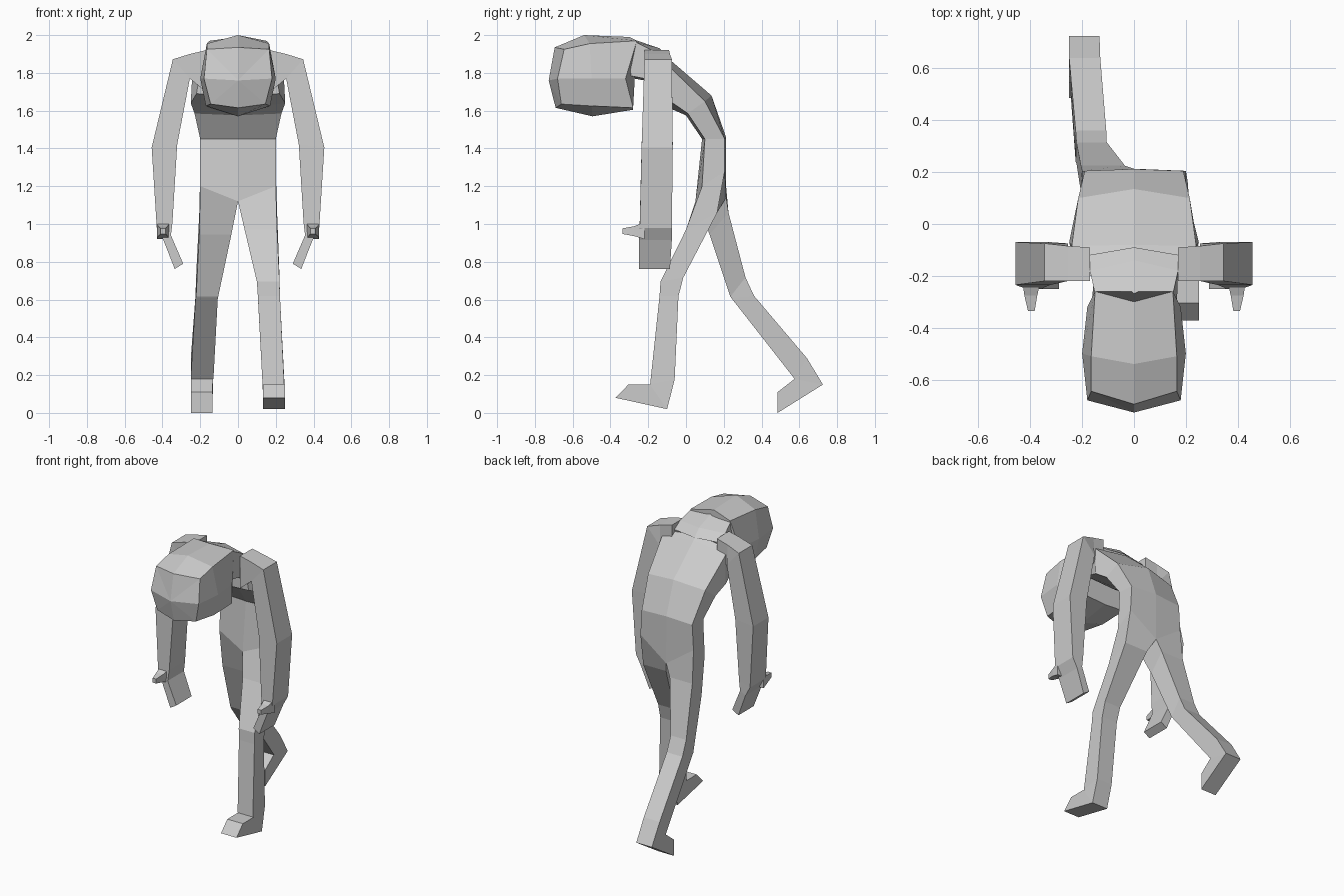
import bpy, bmesh


def loft(name, rings, apex=None):
    """Skin a list of closed rings; optional apex point domes the first end."""
    bm = bmesh.new()
    vs = [[bm.verts.new(p) for p in r] for r in rings]
    n = len(vs[0])
    for a, b in zip(vs, vs[1:]):
        for i in range(n):
            j = (i + 1) % n
            bm.faces.new((a[i], a[j], b[j], b[i]))
    if apex:
        c = bm.verts.new(apex)
        for i in range(n):
            bm.faces.new((vs[0][i], vs[0][(i + 1) % n], c))
    else:
        bm.faces.new(vs[0])
    bm.faces.new(vs[-1])
    bmesh.ops.remove_doubles(bm, verts=bm.verts, dist=0.0005)
    bmesh.ops.recalc_face_normals(bm, faces=bm.faces)
    me = bpy.data.meshes.new(name)
    bm.to_mesh(me)
    bm.free()
    ob = bpy.data.objects.new(name, me)
    bpy.context.collection.objects.link(ob)
    return ob


def sym(half):
    """Complete a half ring that starts and ends on the centre line."""
    return half + [(-x, y, z) for x, y, z in half[-2:0:-1]]


# Torso: front centre, front side, back side, back centre
torso = [
    [(0, .05, 1.12), (.2, .085, 1.2), (.2, .205, 1.28), (0, .213, 1.14)],
    [(0, .085, 1.45), (.2, .1, 1.45), (.19, .205, 1.45), (0, .212, 1.46)],
    [(0, .0, 1.575), (.23, .01, 1.585), (.215, .1, 1.65), (0, .135, 1.68)],
    [(0, -.08, 1.61), (.25, -.07, 1.64), (.24, -.085, 1.83), (0, -.08, 1.865)],
    [(0, -.2, 1.68), (.22, -.2, 1.69), (.18, -.2, 1.91), (0, -.2, 1.94)],
]
loft("torso", [sym(h) for h in torso])

# Neck: top centre, top side, bottom side, bottom centre
neck = [
    [(0, -.09, 1.88), (.175, -.12, 1.88), (.16, -.15, 1.73), (0, -.15, 1.72)],
    [(0, -.14, 1.93), (.17, -.18, 1.92), (.155, -.22, 1.77), (0, -.22, 1.76)],
    [(0, -.3, 1.985), (.15, -.27, 1.965), (.165, -.32, 1.79), (0, -.33, 1.78)],
]
loft("neck", [sym(h) for h in neck])

# Head: top centre, top corner, cheek, jaw corner, chin centre
head = [
    [(0, -.695, 1.935), (.165, -.645, 1.925), (.18, -.68, 1.77),
     (.145, -.66, 1.635), (0, -.69, 1.615)],
    [(0, -.54, 2.0), (.165, -.51, 1.955), (.2, -.5, 1.77),
     (.17, -.5, 1.625), (0, -.495, 1.57)],
    [(0, -.3, 1.99), (.15, -.26, 1.97), (.18, -.32, 1.77),
     (.15, -.28, 1.615), (0, -.28, 1.605)],
]
loft("head", [sym(h) for h in head], apex=(0, -.727, 1.76))


# Legs: each ring is front y z, back y z, inner x, outer x
def leg(name, s, rows):
    hip = [(0, .05, 1.12), (.2 * s, .085, 1.2), (.2 * s, .205, 1.28), (0, .213, 1.14)]
    rings = [[(a * s, yf, zf), (b * s, yf, zf), (b * s, yb, zb), (a * s, yb, zb)]
             for yf, zf, yb, zb, a, b in rows]
    loft(name, [hip] + rings)


leg("front_leg", 1, [
    (0, .97, .165, 1.06, .035, .207),
    (-.135, .695, -.015, .715, .1, .22),
    (-.14, .62, -.04, .617, .105, .222),
    (-.19, .15, -.06, .177, .13, .245),
    (-.19, .15, -.1, .02, .133, .25),
    (-.305, .15, -.373, .08, .133, .25)])
leg("rear_leg", -1, [
    (.125, .945, .225, 1.06, .035, .205),
    (.235, .615, .315, .717, .105, .222),
    (.24, .608, .36, .62, .107, .225),
    (.575, .18, .64, .29, .13, .25),
    (.575, .18, .725, .15, .133, .25),
    (.485, .11, .485, 0, .135, .25)])

# Arms with hands: inner x z, outer x z, front y, back y
arm = [
    (.17, 1.70, .17, 1.92, -.22, -.09),
    (.255, 1.77, .255, 1.90, -.22, -.085),
    (.255, 1.77, .345, 1.872, -.22, -.075),
    (.322, 1.42, .457, 1.405, -.235, -.07),
    (.347, 1.01, .43, .98, -.245, -.075),
    (.355, .94, .395, .915, -.25, -.075),
    (.29, .79, .335, .762, -.25, -.085),
]
for side, s in (("right", 1), ("left", -1)):
    loft(side + "_arm", [[(xi * s, f, zi), (xo * s, f, zo), (xo * s, b, zo), (xi * s, b, zi)]
                         for xi, zi, xo, zo, f, b in arm])
    # Thumb: centre x z, half width, half height, y
    loft(side + "_thumb", [[((x + i * w) * s, y, z + k * h)
                            for i, k in ((-1, -1), (1, -1), (1, 1), (-1, 1))]
                           for x, z, w, h, y in ((.395, .965, .035, .045, -.22),
                                                 (.398, .962, .025, .026, -.275),
                                                 (.396, .962, .013, .015, -.335))])
